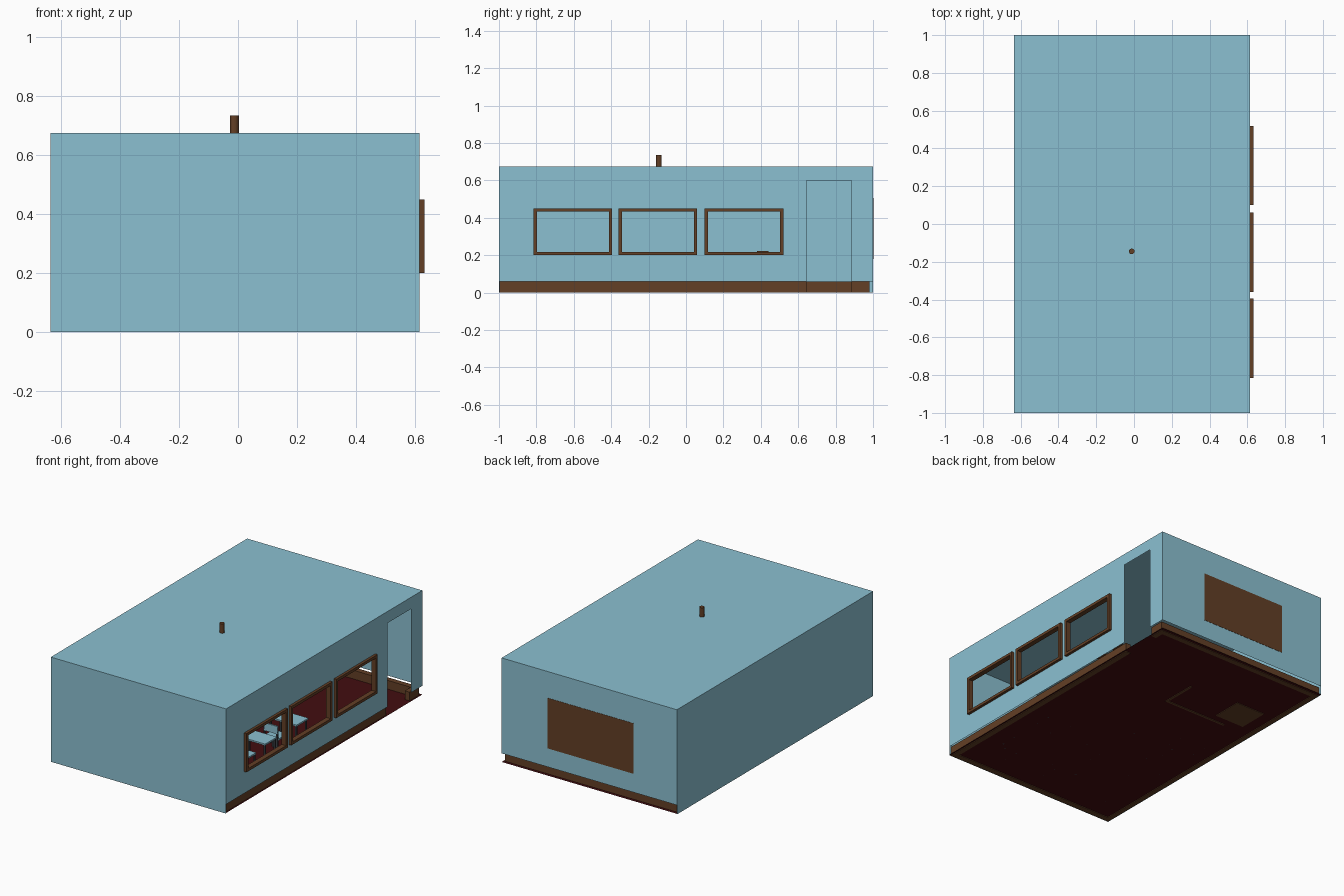
import bpy
import bmesh
from math import pi
from mathutils import Matrix, Vector

if "Cube" in bpy.data.objects:
    bpy.data.objects.remove(bpy.data.objects["Cube"], do_unlink=True)


def material(name, rgb, rough=0.8):
    m = bpy.data.materials.new(name)
    m.use_nodes = True
    colour = (*rgb, 1)
    m.diffuse_color = colour
    node = m.node_tree.nodes["Principled BSDF"]
    node.inputs["Base Color"].default_value = colour
    node.inputs["Roughness"].default_value = rough
    return m


BLUE = material("wall_blue", (0.26, 0.53, 0.64))
BROWN = material("wood_brown", (0.125, 0.05, 0.019))
RED = material("floor_red", (0.055, 0.004, 0.005))
GREEN = material("board_green", (0.02, 0.07, 0.04))
GREY = material("frame_grey", (0.05, 0.06, 0.07))

LEFT, RIGHT, FRONT, BACK, TOP = -0.635, 0.615, -1.0, 1.0, 0.675
SKIRT = 0.06
WINDOWS = [(-0.815, -0.395), (-0.36, 0.06), (0.10, 0.52)]
SILL, HEAD = 0.20, 0.45
DOOR = (0.645, 0.885)
DOOR_TOP = 0.60


def finish(name, bm, *mats):
    mesh = bpy.data.meshes.new(name)
    bm.to_mesh(mesh)
    bm.free()
    for m in mats:
        mesh.materials.append(m)
    ob = bpy.data.objects.new(name, mesh)
    bpy.context.scene.collection.objects.link(ob)
    return ob


def add_box(bm, x, y, z, mat=0):
    lo, hi = Vector((x[0], y[0], z[0])), Vector((x[1], y[1], z[1]))
    matrix = Matrix.Translation((lo + hi) / 2) @ Matrix.Diagonal((*(hi - lo), 1))
    made = bmesh.ops.create_cube(bm, size=1, matrix=matrix)
    for f in {f for v in made["verts"] for f in v.link_faces}:
        f.material_index = mat


def boxes(name, parts, *mats):
    bm = bmesh.new()
    for part in parts:
        add_box(bm, *part)
    return finish(name, bm, *mats)


def quad(bm, *points):
    return bm.faces.new([bm.verts.new(p) for p in points])


def sheet(name, mat, *points):
    bm = bmesh.new()
    quad(bm, *points)
    return finish(name, bm, mat)


# Thin room shell
sheet("roof", BLUE, (LEFT, FRONT, TOP), (RIGHT, FRONT, TOP), (RIGHT, BACK, TOP), (LEFT, BACK, TOP))
sheet("front_wall", BLUE, (LEFT, FRONT, 0), (RIGHT, FRONT, 0), (RIGHT, FRONT, TOP), (LEFT, FRONT, TOP))
sheet("blind_side_wall", BLUE, (LEFT, BACK, 0), (LEFT, FRONT, 0), (LEFT, FRONT, TOP), (LEFT, BACK, TOP))
sheet("back_wall", BLUE, (RIGHT, BACK, SKIRT), (LEFT, BACK, SKIRT), (LEFT, BACK, TOP), (RIGHT, BACK, TOP))
FLOOR = 0.004
sheet("floor", RED, (LEFT, FRONT, FLOOR), (RIGHT, FRONT, FLOOR), (RIGHT, BACK, FLOOR), (LEFT, BACK, FLOOR))

# Window wall, gridded with the openings left out
bm = bmesh.new()
ys = sorted([FRONT, BACK, *DOOR] + [y for w in WINDOWS for y in w])
zs = [SKIRT, SILL, HEAD, DOOR_TOP, TOP]
for y0, y1 in zip(ys, ys[1:]):
    for z0, z1 in zip(zs, zs[1:]):
        y, z = (y0 + y1) / 2, (z0 + z1) / 2
        in_window = SILL < z < HEAD and any(a < y < b for a, b in WINDOWS)
        in_door = z < DOOR_TOP and DOOR[0] < y < DOOR[1]
        if not (in_window or in_door):
            quad(bm, (RIGHT, y0, z0), (RIGHT, y1, z0), (RIGHT, y1, z1), (RIGHT, y0, z1))
bmesh.ops.remove_doubles(bm, verts=bm.verts, dist=0.0001)
bmesh.ops.dissolve_limit(bm, angle_limit=0.01, verts=bm.verts, edges=bm.edges)
finish("window_wall", bm, BLUE)

# Skirting boards, broken at the doorway
S = (0, SKIRT)
boxes("skirting_boards", [
    ((0.57, 0.605), (-0.96, DOOR[0]), S),
    ((0.57, 0.605), (DOOR[1], 0.98), S),
    ((LEFT + 0.002, 0.605), (0.945, 0.98), S),
    ((LEFT + 0.002, 0.605), (FRONT + 0.002, -0.96), S),
    ((LEFT + 0.002, -0.6), (-0.96, 0.945), S)], BROWN)

# Window frames
BAR, DEPTH = 0.018, (0.6, 0.632)
for i, (a, b) in enumerate(WINDOWS):
    boxes(f"window_frame_{i + 1}", [
        (DEPTH, (a, b), (SILL, SILL + BAR)),
        (DEPTH, (a, b), (HEAD - BAR, HEAD)),
        (DEPTH, (a, a + BAR), (SILL + BAR, HEAD - BAR)),
        (DEPTH, (b - BAR, b), (SILL + BAR, HEAD - BAR))], BROWN)

# Wall board with a wooden back and a writing face
boxes("wall_board", [
    ((-0.325, 0.285), (0.975, 1.0015), (0.18, 0.505)),
    ((-0.305, 0.265), (0.971, 0.975), (0.2, 0.485), 1)], BROWN, GREEN)

# Ceiling fan, with its rod through the roof
bm = bmesh.new()
for radius, z0, z1 in ((0.015, 0.55, 0.735), (0.04, 0.535, 0.565)):
    bmesh.ops.create_cone(bm, cap_ends=True, segments=12, radius1=radius, radius2=radius,
                          depth=z1 - z0, matrix=Matrix.Translation((0, 0, (z0 + z1) / 2)))
for k in range(4):
    start = len(bm.verts)
    add_box(bm, (0.03, 0.25), (-0.025, 0.025), (0.546, 0.552))
    bm.verts.ensure_lookup_table()
    bmesh.ops.rotate(bm, verts=bm.verts[start:], matrix=Matrix.Rotation(pi / 4 + k * pi / 2, 3, "Z"))
fan = finish("ceiling_fan", bm, BROWN)
fan.location = (-0.012, -0.145, 0)

# Large desk near the board
boxes("large_desk", [
    ((-0.52, 0.06), (0.33, 0.61), (0.185, 0.2)),
    ((-0.42, 0.035), (0.335, 0.35), (0, 0.185)),
    ((0.02, 0.035), (0.35, 0.57), (0, 0.185)),
    ((-0.52, -0.31), (0.4, 0.6), (0, 0.185)),
    ((-0.2, -0.14), (0.38, 0.44), (0.2, 0.222))], BROWN)

# Pupil desk and chair, shared by every row
LEG = 0.01


def legs(x, y, height):
    return [((sx * x - LEG / 2, sx * x + LEG / 2), (v - LEG / 2, v + LEG / 2), (FLOOR, height), 1)
            for sx in (-1, 1) for v in y]


seat_parts = [((-0.1, 0.1), (0.0, 0.12), (0.16, 0.17)),
              ((-0.05, 0.05), (-0.12, -0.02), (0.1, 0.11)),
              ((-0.05, 0.05), (-0.125, -0.115), (0.145, 0.195))]
seat_parts += legs(0.09, (0.01, 0.11), 0.16)
seat_parts += legs(0.045, (-0.03,), 0.1) + legs(0.045, (-0.12,), 0.19)
first = boxes("pupil_desk_and_chair", seat_parts, BLUE, GREY)
mesh = first.data
for i, (x, y) in enumerate((x, y) for x in (-0.42, -0.03, 0.36) for y in (-0.06, -0.38, -0.70)):
    ob = first if i == 0 else bpy.data.objects.new(f"pupil_desk_and_chair_{i + 1}", mesh)
    if i:
        bpy.context.scene.collection.objects.link(ob)
    ob.location = (x, y, 0)
